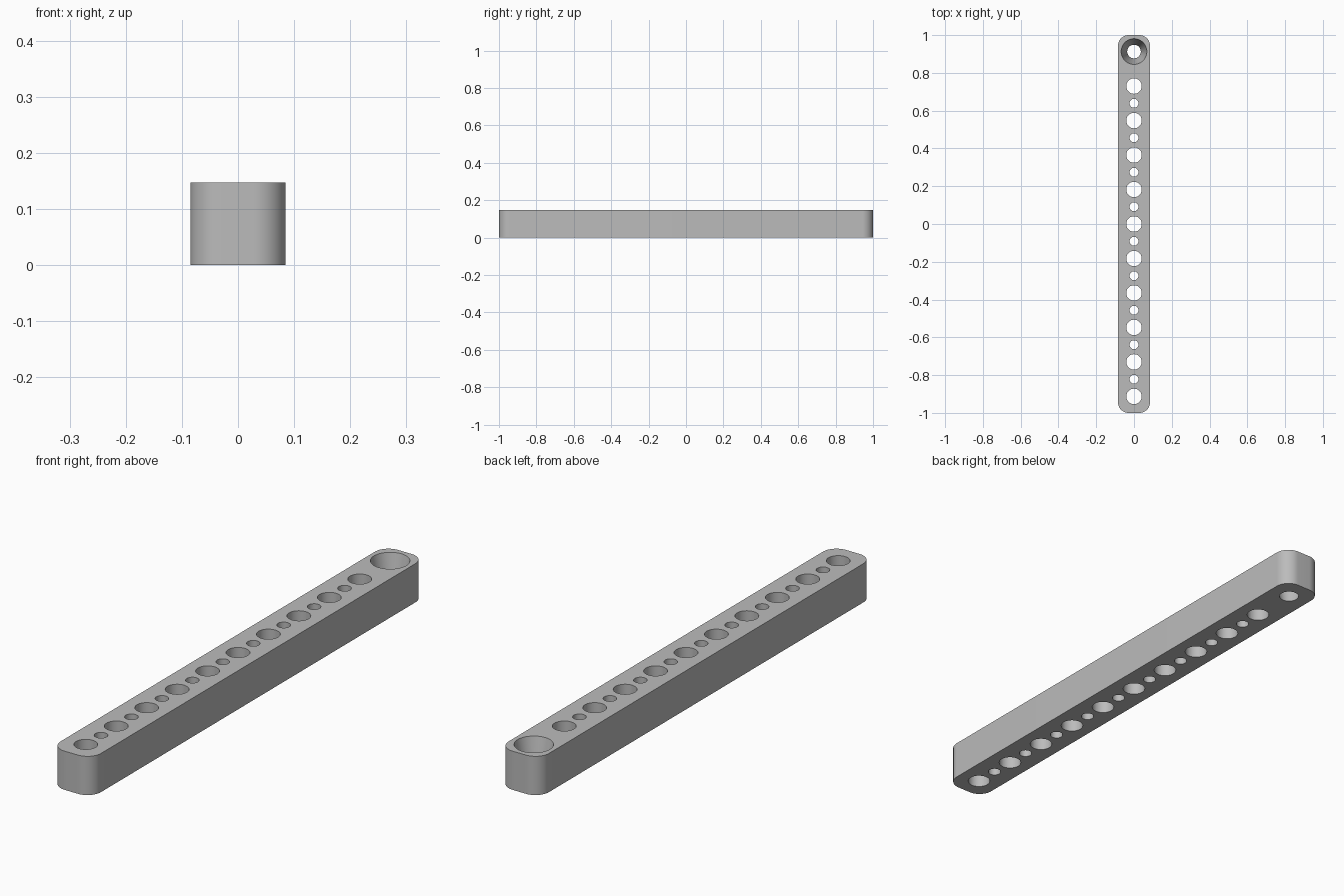
import bpy
import bmesh
import math
from mathutils import Matrix, Vector

cube = bpy.data.objects.get("Cube")
if cube:
    bpy.data.objects.remove(cube, do_unlink=True)

WIDTH, LENGTH, HEIGHT = 0.17, 2.0, 0.147
CORNER = 0.057
PITCH = 0.1826
FIRST = -5 * PITCH

grey = bpy.data.materials.new("plain grey")
grey.use_nodes = True
colour = (0.5, 0.5, 0.5, 1)
grey.diffuse_color = colour
grey.node_tree.nodes["Principled BSDF"].inputs["Base Color"].default_value = colour


def make_object(name, bm):
    mesh = bpy.data.meshes.new(name)
    bm.to_mesh(mesh)
    bm.free()
    mesh.materials.append(grey)
    obj = bpy.data.objects.new(name, mesh)
    bpy.context.collection.objects.link(obj)
    return obj


# Bar: rounded rectangle raised to full height
def rounded_bar(steps=16):
    bm = bmesh.new()
    cx, cy = WIDTH / 2 - CORNER, LENGTH / 2 - CORNER
    outline = []
    for i, (sx, sy) in enumerate([(1, 1), (-1, 1), (-1, -1), (1, -1)]):
        for k in range(steps + 1):
            a = (i + k / steps) * math.pi / 2
            outline.append(bm.verts.new((sx * cx + CORNER * math.cos(a),
                                         sy * cy + CORNER * math.sin(a), 0)))
    base = bm.faces.new(outline)
    raised = bmesh.ops.extrude_face_region(bm, geom=[base])["geom"]
    top = [g for g in raised if isinstance(g, bmesh.types.BMVert)]
    bmesh.ops.translate(bm, verts=top, vec=Vector((0, 0, HEIGHT)))
    bmesh.ops.recalc_face_normals(bm, faces=bm.faces)
    return make_object("perforated_bar", bm)


# Hole cutter: runs past both faces, keeping its radii exact at each face
def add_cutter(bm, y, bottom, top):
    extra = (top - bottom) * 0.5
    bmesh.ops.create_cone(bm, cap_ends=True, segments=48,
                          radius1=bottom - extra, radius2=top + extra,
                          depth=HEIGHT * 2,
                          matrix=Matrix.Translation((0, y, HEIGHT / 2)))


bar = rounded_bar()
holes = bmesh.new()
for i in range(10):
    add_cutter(holes, FIRST + i * PITCH, 0.041, 0.041)
for i in range(9):
    add_cutter(holes, FIRST + (i + 0.5) * PITCH, 0.0235, 0.0235)
# Tapered socket at the back end
add_cutter(holes, -FIRST, 0.036, 0.068)
cutter = make_object("hole_cutter", holes)
cutter.hide_render = True

cut = bar.modifiers.new("holes", "BOOLEAN")
cut.operation = "DIFFERENCE"
cut.solver = "EXACT"
cut.object = cutter

bpy.ops.object.select_all(action="DESELECT")
bar.select_set(True)
bpy.context.view_layer.objects.active = bar
bpy.ops.object.modifier_apply(modifier=cut.name)
bpy.data.objects.remove(cutter, do_unlink=True)
bpy.ops.object.shade_smooth_by_angle(angle=math.radians(30))
